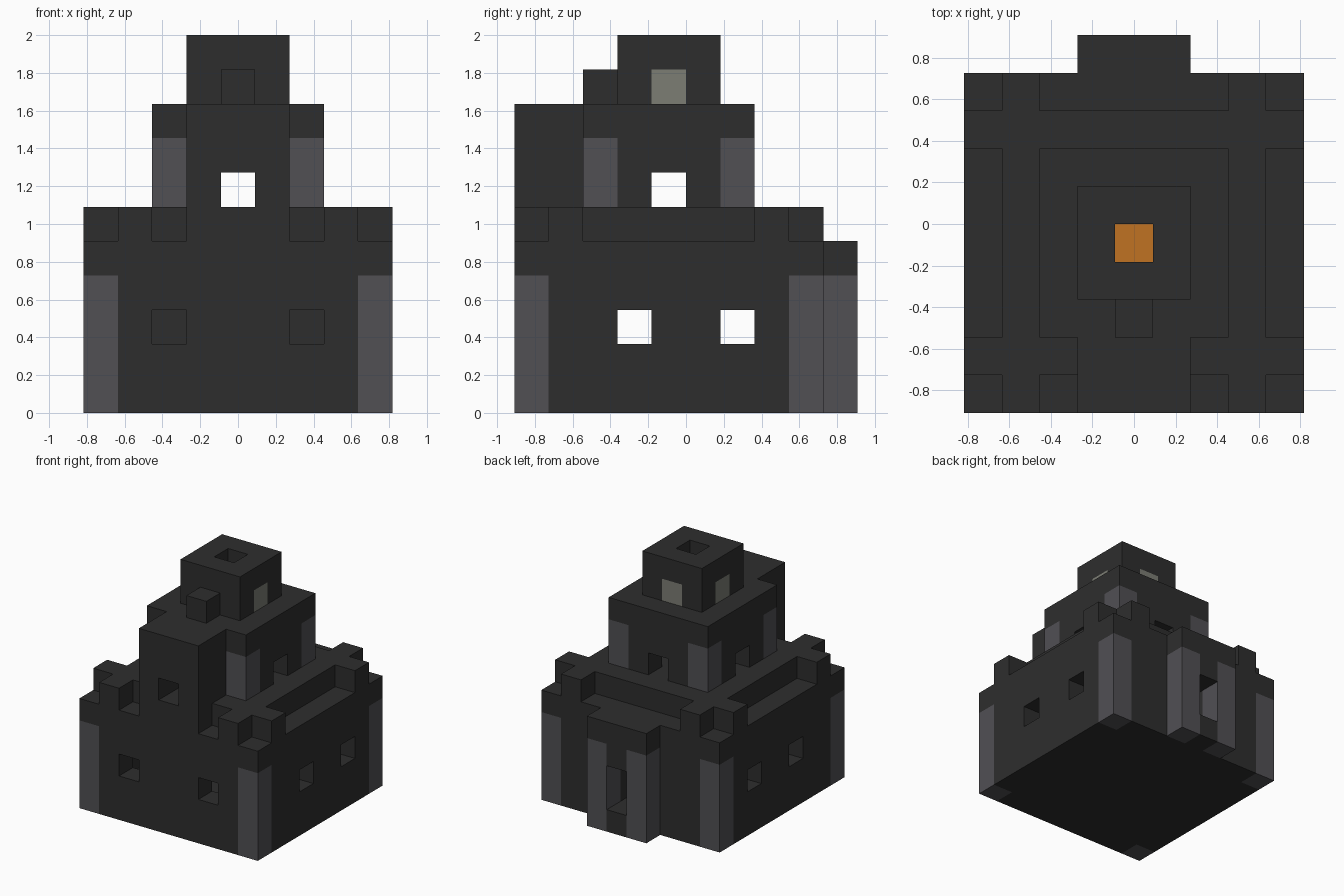
import bpy, bmesh, math
from itertools import product

cube = bpy.data.objects.get("Cube")
if cube:
    bpy.data.objects.remove(cube, do_unlink=True)

UNIT = 2 / 11          # edge of one building block
CENTRE = (4.5, 5, 0)   # block coordinates that land on the origin
blocks = {}            # block position -> (part name, colour name)


def material(name, rgb):
    mat = bpy.data.materials.new(name)
    mat.use_nodes = True
    mat.diffuse_color = (*rgb, 1)
    mat.node_tree.nodes["Principled BSDF"].inputs["Base Color"].default_value = (*rgb, 1)
    return mat


colours = {
    "dark stone": material("dark stone", (0.027, 0.027, 0.027)),
    "grey stone": material("grey stone", (0.082, 0.079, 0.088)),
    "pale glass": material("pale glass", (0.20, 0.205, 0.175)),
    "orange glow": material("orange glow", (0.53, 0.17, 0.016)),
}


def span(lo, hi):
    return product(*(range(a, b) for a, b in zip(lo, hi)))


def fill(part, lo, hi, colour="dark stone"):
    for cell in span(lo, hi):
        blocks[cell] = (part, colour)


def carve(lo, hi):
    for cell in span(lo, hi):
        blocks.pop(cell, None)


def build(part):
    """Turn the blocks of one part into a mesh of their exposed faces."""
    bm = bmesh.new()
    used = []
    for cell, (owner, colour) in blocks.items():
        if owner != part:
            continue
        if colour not in used:
            used.append(colour)
        for axis, side in product(range(3), (0, 1)):
            neighbour = list(cell)
            neighbour[axis] += 2 * side - 1
            if tuple(neighbour) in blocks:
                continue
            corners = []
            for u, v in ((0, 0), (1, 0), (1, 1), (0, 1)):
                p = list(cell)
                p[axis] += side
                p[(axis + 1) % 3] += u
                p[(axis + 2) % 3] += v
                corners.append(bm.verts.new([(a - c) * UNIT for a, c in zip(p, CENTRE)]))
            face = bm.faces.new(corners if side else corners[::-1])
            face.material_index = used.index(colour)
    # weld the blocks and merge flat areas of one colour
    bmesh.ops.remove_doubles(bm, verts=bm.verts[:], dist=UNIT / 100)
    bmesh.ops.dissolve_limit(bm, angle_limit=math.radians(1), verts=bm.verts[:],
                             edges=bm.edges[:], delimit={'MATERIAL'})
    mesh = bpy.data.meshes.new(part)
    bm.to_mesh(mesh)
    bm.free()
    for colour in used:
        mesh.materials.append(colours[colour])
    bpy.context.collection.objects.link(bpy.data.objects.new(part, mesh))


# Lower keep: hollow hall with windows on the front and both sides
fill("lower_keep", (0, 0, 0), (9, 9, 5))
carve((1, 1, 1), (8, 8, 4))
for x in (2, 6):
    carve((x, 0, 2), (x + 1, 1, 3))
for y in (3, 6):
    carve((0, y, 2), (9, y + 1, 3))
for x, y in product((0, 8), (0, 8)):
    fill("lower_keep", (x, y, 0), (x + 1, y + 1, 4), "grey stone")

# Back porch with grey jambs and a raised doorway
fill("back_porch", (3, 9, 0), (6, 10, 5))
for x in (3, 5):
    fill("back_porch", (x, 9, 0), (x + 1, 10, 4), "grey stone")
carve((4, 8, 1), (5, 10, 3))

# Terrace with notched corners and recessed ledges
fill("terrace", (0, 0, 5), (9, 9, 6))
for x, y in product((0, 8), (0, 8)):
    carve((x, y, 5), (x + 1, y + 1, 6))
for x in (0, 8):
    carve((x, 2, 5), (x + 1, 7, 6))
for x in (2, 6):
    carve((x, 0, 5), (x + 1, 1, 6))
carve((2, 8, 5), (7, 9, 6))

# Upper tower: hollow, grey corner pillars, front bastion, windows all round
fill("upper_tower", (2, 2, 6), (7, 7, 9))
fill("front_bastion", (3, 0, 6), (6, 2, 9))
for x, y in product((2, 6), (2, 6)):
    fill("upper_tower", (x, y, 6), (x + 1, y + 1, 8), "grey stone")
carve((3, 3, 6), (6, 6, 8))
carve((4, 0, 6), (5, 7, 7))
carve((2, 4, 6), (7, 5, 7))

# Turret with glazed windows and an open shaft over the fire
fill("turret", (3, 3, 9), (6, 6, 11))
for x, y in ((3, 4), (5, 4), (4, 5)):
    fill("turret", (x, y, 9), (x + 1, y + 1, 10), "pale glass")
carve((4, 4, 8), (5, 5, 11))
fill("turret_front_block", (4, 2, 9), (5, 3, 10))
fill("fire", (4, 4, 5), (5, 5, 6), "orange glow")

for part in sorted({owner for owner, _ in blocks.values()}):
    build(part)
